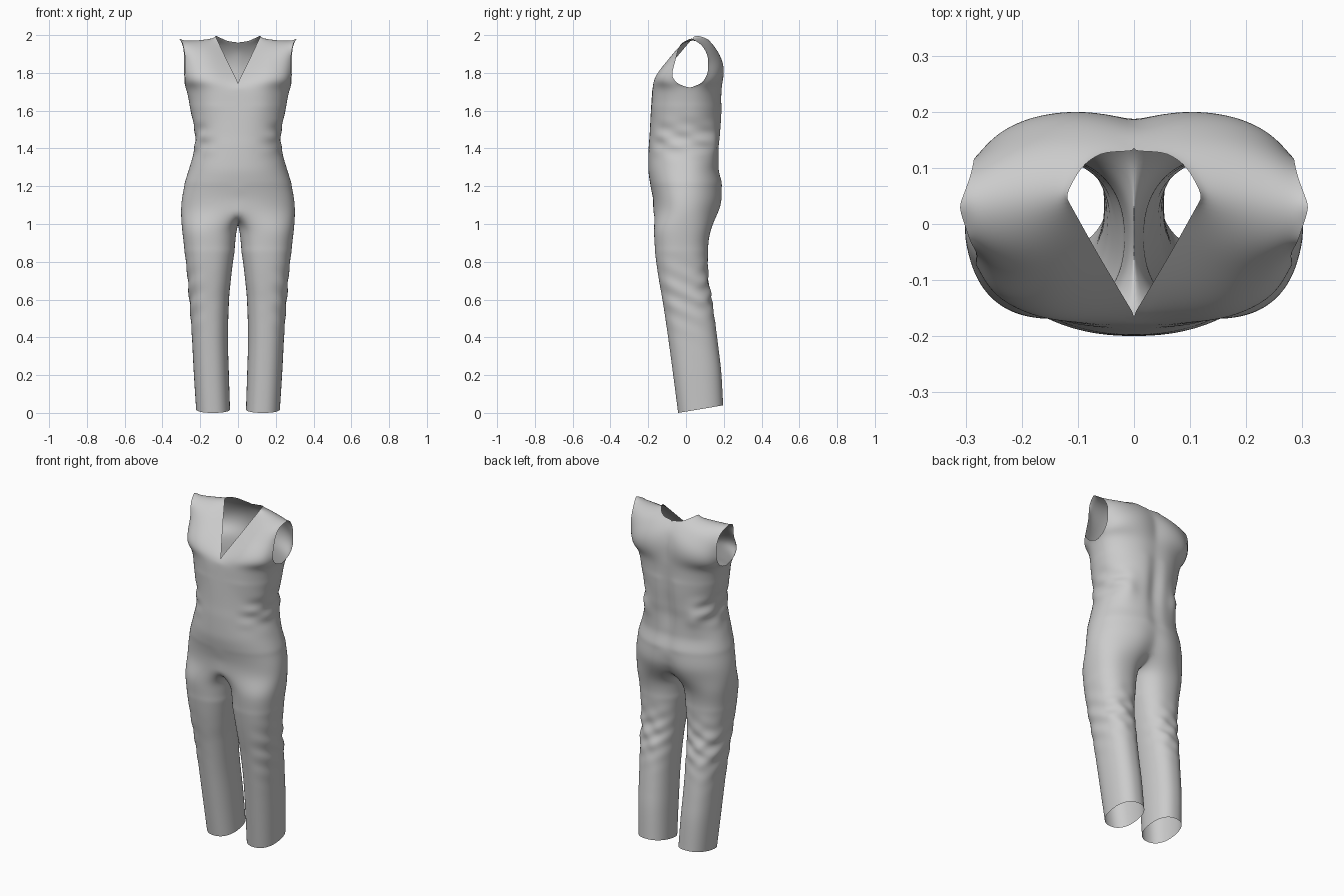
import bpy, bmesh
from math import sin, cos, pi, exp, radians, copysign
from mathutils import Vector

if "Cube" in bpy.data.objects:
    bpy.data.objects.remove(bpy.data.objects["Cube"])

K, INNER, ROWS = 16, 12, 18     # columns per quarter, inner leg columns, yoke rows


def track(keys, s):
    """Smooth, overshoot-free interpolation of rows (s, a, b, c...)."""
    n = len(keys)
    s = min(max(s, keys[0][0]), keys[-1][0])
    i = next(j for j in range(n - 1) if s <= keys[j + 1][0] + 1e-9)
    h = keys[i + 1][0] - keys[i][0]
    t = (s - keys[i][0]) / h
    out = []
    for c in range(1, len(keys[0])):
        sec = [(keys[j + 1][c] - keys[j][c]) / (keys[j + 1][0] - keys[j][0]) for j in range(n - 1)]

        def slope(j):
            if j == 0 or j == n - 1:
                return sec[0 if j == 0 else -1]
            a, b = sec[j - 1], sec[j]
            return 2 * a * b / (a + b) if a * b > 0 else 0
        p, q, m0, m1 = keys[i][c], keys[i + 1][c], slope(i) * h, slope(i + 1) * h
        out.append(p + t * (m0 + t * (3 * (q - p) - 2 * m0 - m1 + t * (2 * (p - q) + m0 + m1))))
    return out


def spow(v, e):
    return copysign(abs(v) ** e, v)


def bell(v, mid, width):
    return exp(-((v - mid) / width) ** 2)


# z, inner x, outer x, front y, back y
LEG = [(0.0, .042, .222, -.042, .197), (.2, .048, .234, -.068, .187), (.4, .053, .244, -.095, .165),
       (.6, .047, .258, -.125, .137), (.7, .038, .266, -.143, .12), (.8, .026, .276, -.158, .116),
       (.9, .011, .29, -.169, .12), (.98, .003, .3, -.174, .135)]
# z, half width, front y, back y, side seam y, back centre groove
BODY = [(1.06, .306, -.174, .185, -.01, .035), (1.12, .302, -.174, .202, -.01, .025),
        (1.2, .287, -.188, .198, -.005, .012), (1.3, .257, -.2, .178, 0, .012),
        (1.4, .231, -.198, .18, 0, .02), (1.47, .227, -.193, .188, 0, .022),
        (1.58, .247, -.187, .194, .01, .016), (1.72, .277, -.178, .196, .02, .01)]


def leg_ring(z):
    x0, x1, yf, yb = track(LEG, z)
    angs = [-122 + 244 * i / (2 * K) for i in range(2 * K + 1)]
    angs += [122 + 116 * i / INNER for i in range(1, INNER)]
    pts = []
    for a in map(radians, angs):
        v = spow(sin(a), .87)
        y = (yf + yb) / 2 + (yb - yf) / 2 * v
        hem = .02 * (1 + v) * max(0, 1 - z / .3)
        pts.append(Vector(((x0 + x1) / 2 + (x1 - x0) / 2 * spow(cos(a), .87), y, z + hem)))
    return pts


def body_ring(z):
    w, yf, yb, yc, groove = track(BODY, z)
    upper = min(1, max(0, (z - 1.1) / .4))
    pts = []
    for i in range(2 * K + 1):
        t = pi * i / (2 * K)
        c = cos(t)
        e = .94 - .08 * upper if c > 0 else .94 + .02 * upper
        x = w * spow(sin(t), e) if 0 < i < 2 * K else 0
        c = spow(c, e)
        y = yc + (yf - yc) * c if c > 0 else yc - (yb - yc) * c - groove * bell(x, 0, .04)
        if c > 0:    # bust
            y -= .012 * bell(x, .14, .07) * bell(z, 1.7, .1)
        pts.append(Vector((x, y, z)))
    return pts


def wrinkle(p):
    """Cloth folds behind the knees and around the waist."""
    x, y, z = p
    back = min(1, max(0, (y + .03) / .1))
    side = min(1, max(0, (x - .1) / .08))
    y += .005 * back * bell(z, .64, .12) * (sin(70 * z + 40 * x) + .6 * sin(47 * z - 55 * x))
    x += .004 * side * bell(z, .62, .15) * sin(62 * z + 30 * y)
    fold = 1 + .02 * side * bell(z, 1.45, .08) * (sin(60 * z + 35 * y) + .5 * sin(85 * z - 20 * y))
    y = y * fold + .025 * back * bell(x, .17, .05) * bell(z, 1.42, .08)
    return Vector((x * fold, y, z))


bm = bmesh.new()


def add(pts):
    return [bm.verts.new(wrinkle(p)) for p in pts]


def skin(rows, closed=False):
    for a, b in zip(rows, rows[1:]):
        n = len(a)
        for i in range(n if closed else n - 1):
            j = (i + 1) % n
            bm.faces.new((a[i], a[j], b[j], b[i]))


# trouser leg, ending in a crotch ring whose inner half lies on the centre plane
waist_start = body_ring(1.06)
top = list(waist_start)
for i in range(1, INNER):
    s = i / INNER
    p = waist_start[-1].lerp(waist_start[0], s)
    top.append(Vector((0, p.y, 1.06 - .065 * sin(pi * s) ** .6)))
leg_rows = [leg_ring(.98 * i / 48) for i in range(49)]
last = leg_rows[-1]
leg_rows += [[a.lerp(b, s) for a, b in zip(last, top)] for s in (.33, .67, 1)]
leg_rows = [add(r) for r in leg_rows]
skin(leg_rows, True)

# seat, waist and chest
body_rows = [leg_rows[-1][:2 * K + 1]]
body_rows += [add(body_ring(1.06 + .66 * i / 34)) for i in range(1, 35)]
skin(body_rows)

# yoke: front and back panels between neck edge and armhole edge, meeting on the shoulder
chest = body_ring(1.72)


def panel(base, neck, arm, bulge):
    neck = [(0, *base[0])] + neck
    arm = [(0, *base[-1])] + arm
    rows = []
    for r in range(ROWS + 1):
        v = r / ROWS
        n, a = Vector(track(neck, v)), Vector(track(arm, v))
        row = []
        for k, b in enumerate(base):
            # column share follows the chest ring, then evens out at the shoulder
            u0 = b.x / base[-1].x
            u = u0 * (1 - v) + k / K * v
            p = n.lerp(a, u) + (b - base[0].lerp(base[-1], u0)) * (1 - v)
            p.y += bulge * sin(pi * v) ** 2 * 4 * u * (1 - u)
            p.z -= .008 * v * v * 4 * u * (1 - u)
            row.append(p)
        rows.append(add(row))
    skin(rows)


NECK_POINT, SHOULDER_TIP = (1, .122, .05, 2.0), (1, .312, .03, 1.985)
panel(chest[:K + 1],
      [(.1, 0, -.162, 1.748), (.14, .007, -.15, 1.762), (.55, .065, -.052, 1.88), NECK_POINT],
      [(.15, .281, -.045, 1.745), (.35, .282, -.073, 1.79), (.6, .28, -.055, 1.87),
       (.82, .292, -.03, 1.95), SHOULDER_TIP], 0)
panel(chest[:K - 1:-1],
      [(.25, 0, .185, 1.82), (.45, 0, .166, 1.91), (.6, 0, .131, 1.96), (.75, .05, .128, 1.967),
       (.88, .092, .103, 1.985), NECK_POINT],
      [(.18, .283, .085, 1.75), (.38, .285, .116, 1.81), (.58, .285, .117, 1.87),
       (.78, .29, .092, 1.935), SHOULDER_TIP], .006)

bmesh.ops.remove_doubles(bm, verts=bm.verts, dist=.0005)
bmesh.ops.recalc_face_normals(bm, faces=bm.faces)

# relax the cloth where the legs and the yoke join the body
soft = [v for v in bm.verts if not v.is_boundary and v.co.x > .004
        and (.86 < v.co.z < 1.2 or 1.64 < v.co.z)]
for _ in range(8):
    bmesh.ops.smooth_vert(bm, verts=soft, factor=.5,
                          use_axis_x=True, use_axis_y=True, use_axis_z=True)

mesh = bpy.data.meshes.new("jumpsuit")
bm.to_mesh(mesh)
bm.free()
suit = bpy.data.objects.new("jumpsuit", mesh)
bpy.context.collection.objects.link(suit)

# left half and cloth smoothing
mirror = suit.modifiers.new("Mirror", 'MIRROR')
mirror.merge_threshold = .001
sub = suit.modifiers.new("Subdivision", 'SUBSURF')
sub.levels = sub.render_levels = 1
for poly in mesh.polygons:
    poly.use_smooth = True
